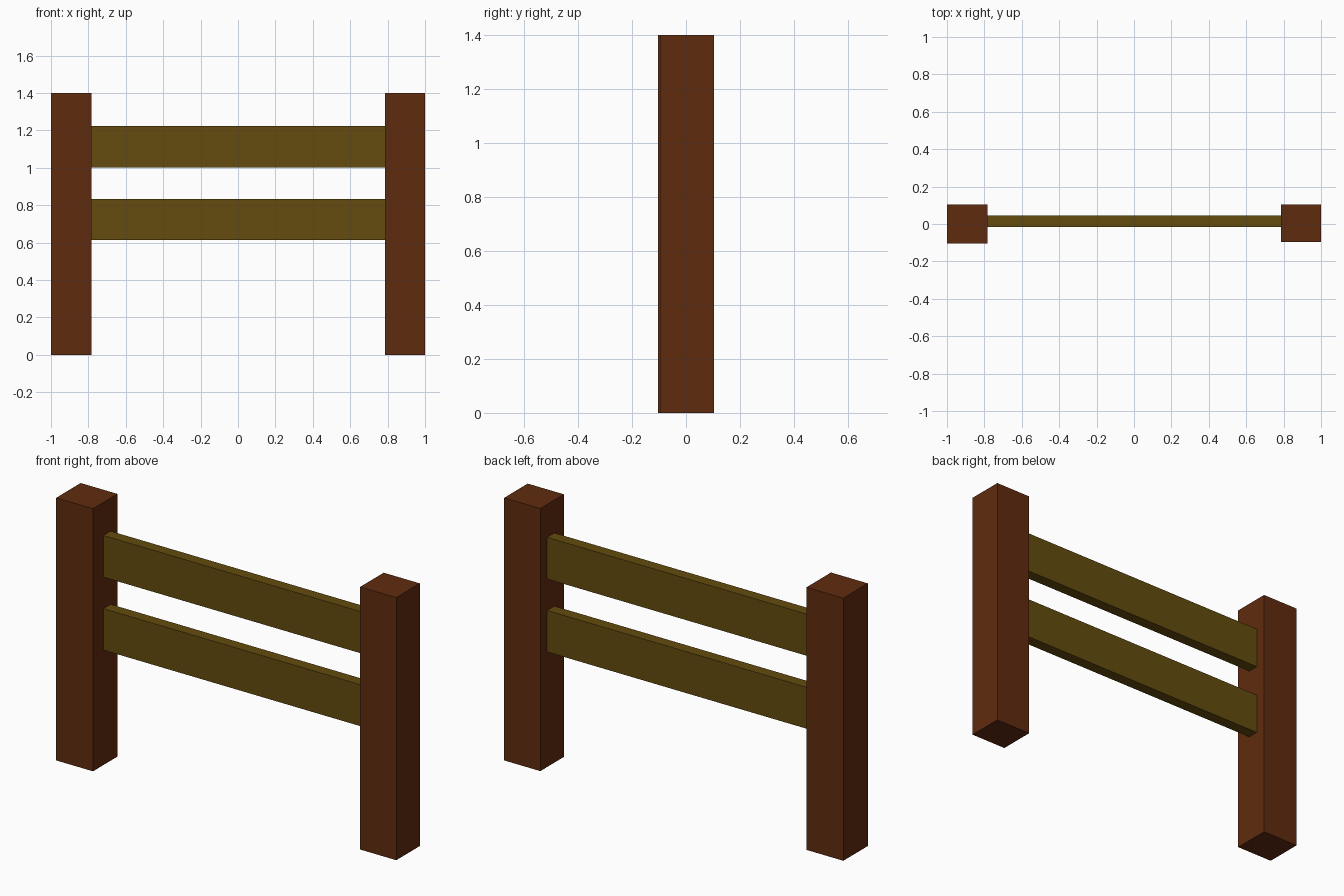
import bpy
from mathutils import Vector

default = bpy.data.objects.get("Cube")
if default:
    bpy.data.objects.remove(default, do_unlink=True)


def make_material(name, rgb):
    mat = bpy.data.materials.new(name)
    mat.use_nodes = True
    color = (*rgb, 1.0)
    mat.diffuse_color = color
    mat.node_tree.nodes["Principled BSDF"].inputs["Base Color"].default_value = color
    return mat


def box(name, low, high, mat):
    """Flat-shaded box spanning two opposite corners."""
    low, high = Vector(low), Vector(high)
    bpy.ops.mesh.primitive_cube_add(size=1, location=(low + high) / 2)
    obj = bpy.context.object
    obj.name = name
    obj.scale = high - low
    bpy.ops.object.transform_apply(location=False, rotation=False, scale=True)
    obj.data.materials.append(mat)
    return obj


post_wood = make_material("reddish brown wood", (0.118, 0.0245, 0.0046))
rail_wood = make_material("olive brown wood", (0.128, 0.072, 0.0046))

# Upright square posts
POST_HEIGHT = 1.40
box("right_post", (-1.0, -0.103, 0), (-0.783, 0.103, POST_HEIGHT), post_wood)
box("left_post", (0.787, -0.095, 0), (1.0, 0.103, POST_HEIGHT), post_wood)

# Thin horizontal rails between the posts
for name, bottom, top in (("lower_rail", 0.613, 0.834), ("upper_rail", 1.002, 1.224)):
    box(name, (-0.785, -0.016, bottom), (0.789, 0.045, top), rail_wood)
